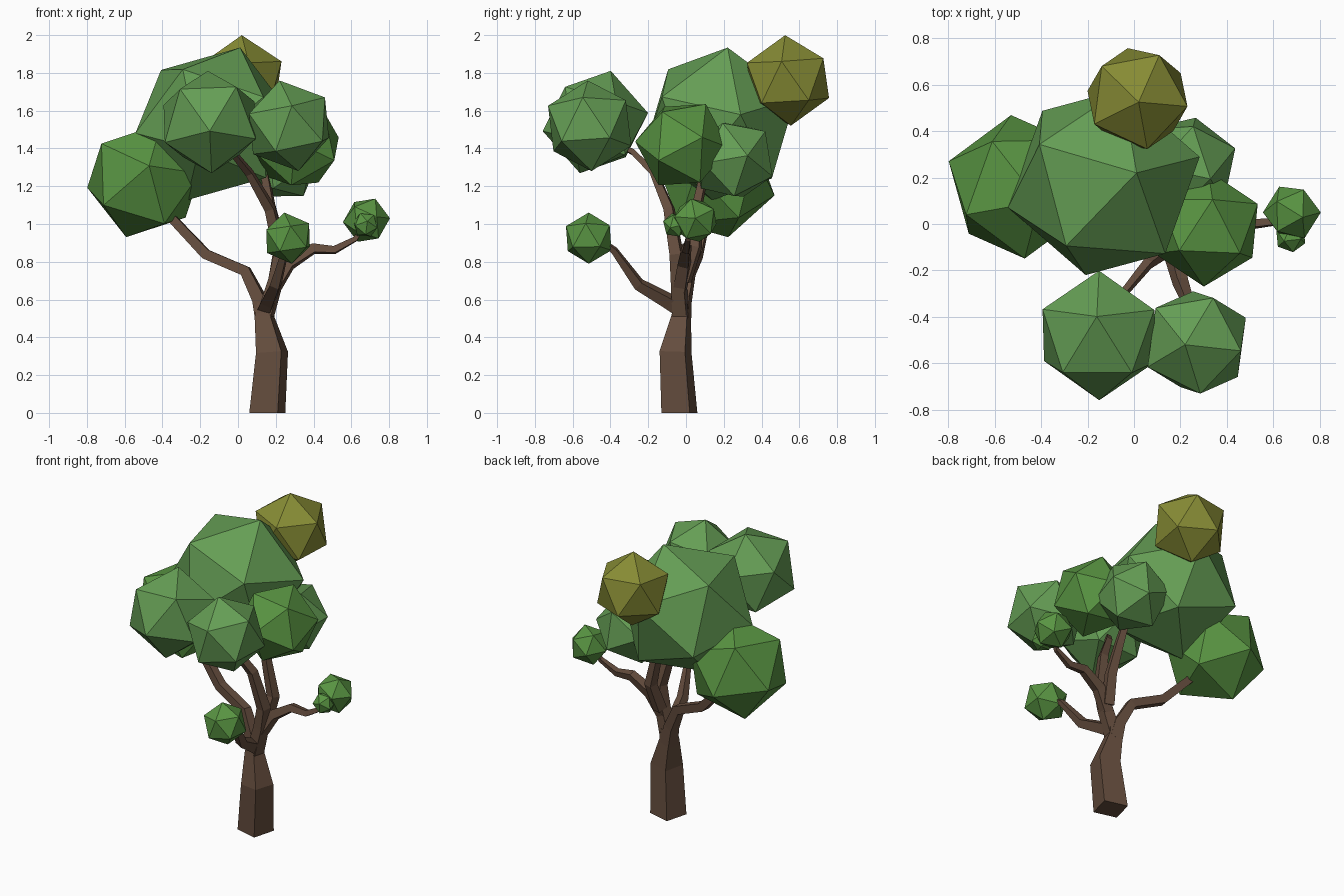
import bpy, bmesh, math
from mathutils import Vector, Matrix

if "Cube" in bpy.data.objects:
    bpy.data.objects.remove(bpy.data.objects["Cube"])


def material(name, rgb):
    m = bpy.data.materials.new(name)
    m.diffuse_color = (*rgb, 1)
    m.use_nodes = True
    m.node_tree.nodes["Principled BSDF"].inputs["Base Color"].default_value = m.diffuse_color
    return m


BARK = material("bark", (0.13, 0.075, 0.048))
LEAF = material("leaf_green", (0.10, 0.30, 0.055))
LEAF_SOFT = material("leaf_soft_green", (0.13, 0.34, 0.09))
OLIVE = material("leaf_olive", (0.24, 0.26, 0.035))


def add_object(name, bm, mat):
    bmesh.ops.recalc_face_normals(bm, faces=bm.faces)
    me = bpy.data.meshes.new(name)
    bm.to_mesh(me)
    bm.free()
    me.materials.append(mat)
    ob = bpy.data.objects.new(name, me)
    bpy.context.collection.objects.link(ob)


def frame(a, b):
    """Orthonormal frame: z along a, x towards b."""
    z = Vector(a).normalized()
    x = Vector(b)
    x = (x - z * x.dot(z)).normalized()
    return Matrix((x, z.cross(x), z)).transposed()


def limb(name, rings, ref=(0.866, 0.5, 0)):
    """Four-sided tapering limb through (x, y, z, radius) rings."""
    bm = bmesh.new()
    pts = [Vector(r[:3]) for r in rings]
    prev = None
    for i, p in enumerate(pts):
        d = (p - pts[max(i - 1, 0)]).normalized() + (pts[min(i + 1, len(pts) - 1)] - p).normalized()
        if i == 0 and p.z == 0:
            d = Vector((0, 0, 1))          # flat cut on the ground
        f = frame(d, ref)
        ref = f.col[0]                     # carry the twist along the limb
        ring = [bm.verts.new(p + f @ Vector((math.cos(k * math.pi / 2), math.sin(k * math.pi / 2), 0)) * rings[i][3])
                for k in range(4)]
        if prev:
            for k in range(4):
                bm.faces.new((prev[k], prev[(k + 1) % 4], ring[(k + 1) % 4], ring[k]))
        else:
            bm.faces.new(ring[::-1])
        prev = ring
    bm.faces.new(prev)
    add_object(name, bm, BARK)


def clump(name, centre, radius, pole, side, mat):
    """Icosahedron with one corner along pole and a neighbouring corner towards side."""
    bm = bmesh.new()
    bmesh.ops.create_icosphere(bm, subdivisions=1, radius=radius)
    top = max(bm.verts, key=lambda v: v.co.z)
    near = top.link_edges[0].other_vert(top)
    rot = frame(pole, side) @ frame(top.co, near.co).transposed()
    bm.transform(Matrix.Translation(centre) @ rot.to_4x4())
    add_object(name, bm, mat)


# Trunk and branches
limb("trunk", [(0.155, -0.035, 0, 0.11), (0.18, -0.055, 0.32, 0.098), (0.14, -0.025, 0.51, 0.06), (0.145, -0.02, 0.58, 0.05)])
limb("left_branch", [(0.14, -0.02, 0.48, 0.055), (0.115, -0.01, 0.6, 0.048), (0.04, 0.02, 0.75, 0.04),
                     (-0.17, 0.06, 0.84, 0.038), (-0.34, 0.1, 1.02, 0.033), (-0.42, 0.12, 1.08, 0.025)])
limb("main_branch", [(0.14, -0.025, 0.5, 0.055), (0.2, -0.04, 0.7, 0.048), (0.225, -0.05, 0.84, 0.044),
                     (0.17, -0.09, 1.08, 0.035), (0.06, -0.17, 1.27, 0.026), (-0.03, -0.28, 1.38, 0.02), (-0.1, -0.36, 1.42, 0.015)])
limb("back_branch", [(0.2, -0.01, 0.7, 0.045), (0.225, 0.05, 0.88, 0.04), (0.17, 0.06, 1.1, 0.032), (0.14, 0.1, 1.28, 0.025)])
limb("right_branch", [(0.19, -0.03, 0.66, 0.045), (0.27, -0.01, 0.79, 0.042), (0.4, 0.0, 0.87, 0.034),
                      (0.51, 0.0, 0.862, 0.026), (0.62, 0.01, 0.92, 0.018), (0.66, 0.03, 0.98, 0.012)])
limb("front_branch", [(0.14, -0.01, 0.54, 0.05), (0.16, -0.09, 0.59, 0.046), (0.2, -0.25, 0.68, 0.036),
                      (0.25, -0.38, 0.86, 0.022), (0.26, -0.43, 0.9, 0.015)], ref=(0.9, 0, 0.4))

# Foliage clumps
for args in [
    ("left_foliage", (-0.5, 0.16, 1.23), 0.32, (0.03, -0.315, 0.08), (-0.24, -0.16, -0.16), LEAF),
    ("crown_foliage", (-0.13, 0.18, 1.53), 0.43, (0.14, 0.04, 0.4), (-0.26, 0.16, 0.3), LEAF_SOFT),
    ("olive_foliage", (0.015, 0.54, 1.76), 0.24, (0.005, -0.015, 0.24), (0.095, 0.19, 0.11), OLIVE),
    ("front_left_foliage", (-0.15, -0.48, 1.54), 0.283, (-0.01, 0.08, 0.265), (0, 0.28, 0.04), LEAF_SOFT),
    ("front_right_foliage", (0.27, -0.51, 1.52), 0.245, (-0.05, -0.01, 0.24), (0.03, -0.21, 0.03), LEAF_SOFT),
    ("right_foliage", (0.31, -0.02, 1.42), 0.25, (0.23, 0.11, 0.04), (0.14, -0.13, 0.19), LEAF),
    ("back_right_foliage", (0.22, 0.25, 1.34), 0.23, (0.2, 0.07, 0.02), (0.08, 0.18, 0.15), LEAF_SOFT),
    ("low_front_foliage", (0.265, -0.515, 0.925), 0.137, (-0.02, 0, 0.135), (0.05, 0.12, 0.05), LEAF),
    ("low_right_foliage", (0.68, 0.05, 1.02), 0.125, (0.12, 0.0, 0.01), (0.08, -0.02, 0.11), LEAF),
    ("tiny_right_foliage", (0.675, -0.055, 0.995), 0.07, (0.01, -0.065, 0.02), (0.04, -0.02, 0.05), LEAF),
]:
    clump(*args)
